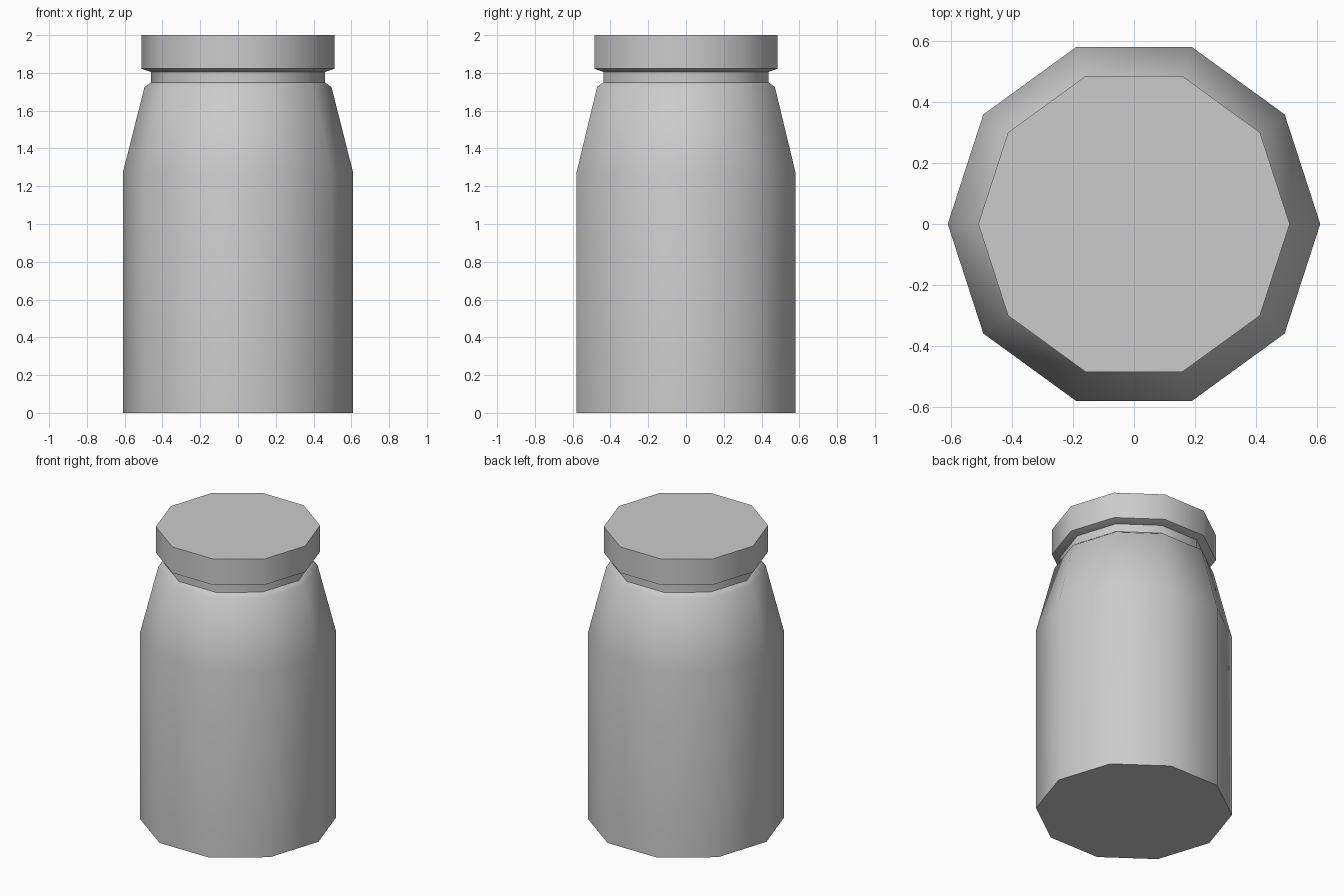
import bpy, bmesh, math

SIDES = 10

cube = bpy.data.objects.get("Cube")
if cube:
    bpy.data.objects.remove(cube, do_unlink=True)

grey = bpy.data.materials.new("plain_grey")
grey.use_nodes = True
colour = (0.6, 0.6, 0.6, 1)
grey.diffuse_color = colour
grey.node_tree.nodes["Principled BSDF"].inputs["Base Color"].default_value = colour


def lathe(name, profile):
    """Closed ten-sided solid from (radius, height) points, bottom to top."""
    bm = bmesh.new()
    rings = []
    for radius, z in profile:
        angles = [math.tau * i / SIDES for i in range(SIDES)]
        rings.append([bm.verts.new((radius * math.cos(a), radius * math.sin(a), z))
                      for a in angles])
    for low, high in zip(rings, rings[1:]):
        for i in range(SIDES):
            j = (i + 1) % SIDES
            bm.faces.new((low[i], low[j], high[j], high[i]))
    bm.faces.new(rings[0][::-1])
    bm.faces.new(rings[-1])
    mesh = bpy.data.meshes.new(name)
    bm.to_mesh(mesh)
    bm.free()
    mesh.materials.append(grey)
    obj = bpy.data.objects.new(name, mesh)
    bpy.context.collection.objects.link(obj)
    # Round walls stay smooth, rims stay crisp
    bpy.ops.object.select_all(action="DESELECT")
    obj.select_set(True)
    bpy.context.view_layer.objects.active = obj
    bpy.ops.object.shade_smooth_by_angle(angle=math.radians(48))
    return obj


# Body with tapered shoulder, rounded lip and narrow neck
lathe("jar_body", [(0.61, 0), (0.61, 1.27), (0.495, 1.725), (0.46, 1.75), (0.46, 1.81)])

# Lid with a bevelled underside
lathe("jar_lid", [(0.46, 1.805), (0.51, 1.822), (0.51, 2.0)])
